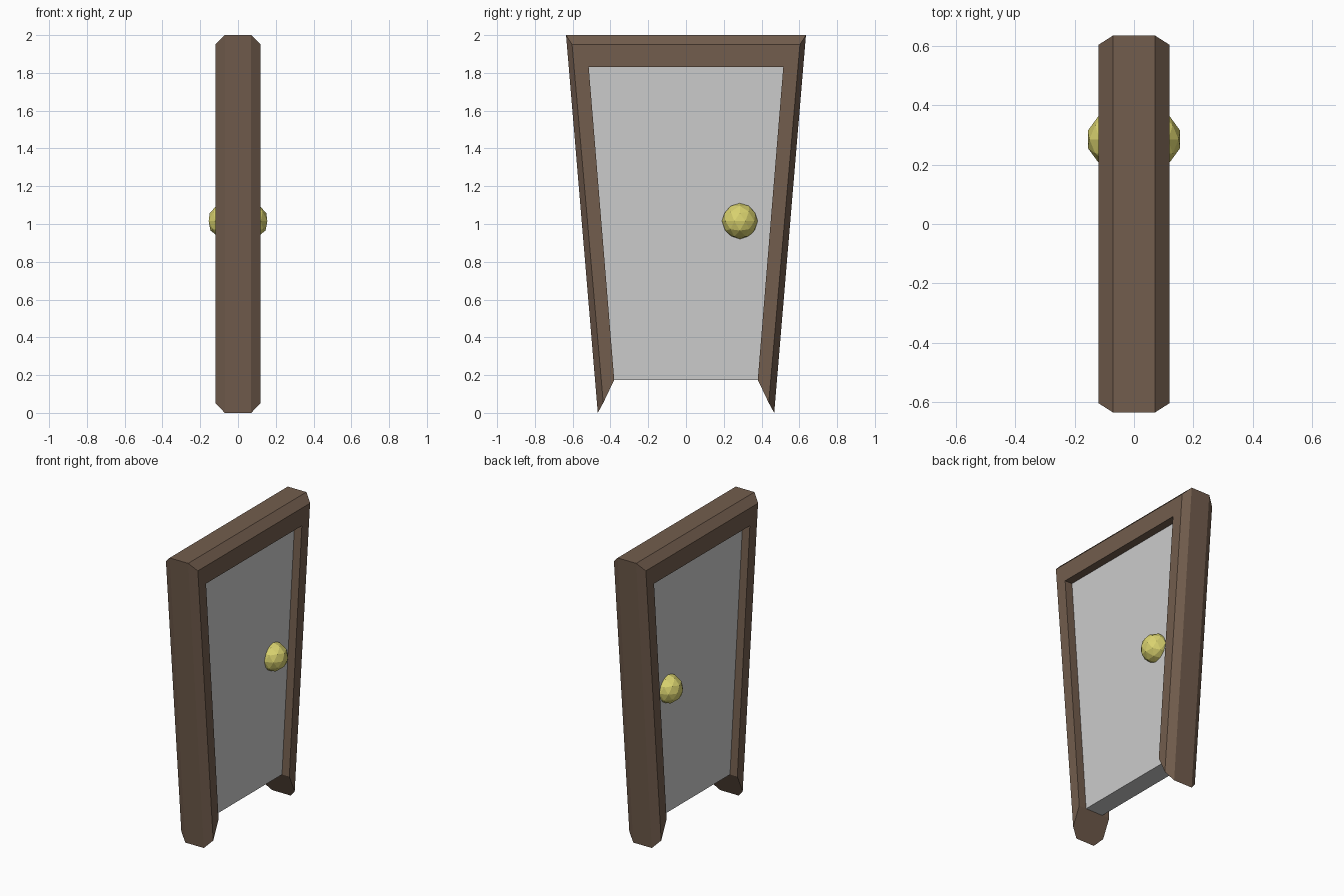
import bpy, bmesh

if "Cube" in bpy.data.objects:
    bpy.data.objects.remove(bpy.data.objects["Cube"])

# Frame contours: half width at foot, foot height, half width at top, top height
OUTER = (0.467, 0.0, 0.635, 2.0)
BEVEL = (0.438, 0.053, 0.603, 1.95)
INNER = (0.38, 0.175, 0.515, 1.83)
DEPTH, FLAT, PANEL = 0.12, 0.07, 0.065


def path(c):
    yb, zb, yt, zt = c
    return [(-yb, zb), (-yt, zt), (yt, zt), (yb, zb)]


def material(name, color):
    m = bpy.data.materials.new(name)
    m.diffuse_color = (*color, 1)
    m.use_nodes = True
    m.node_tree.nodes["Principled BSDF"].inputs["Base Color"].default_value = m.diffuse_color
    return m


def finish(bm, name, mat=None):
    bmesh.ops.recalc_face_normals(bm, faces=bm.faces)
    mesh = bpy.data.meshes.new(name)
    bm.to_mesh(mesh)
    bm.free()
    ob = bpy.data.objects.new(name, mesh)
    bpy.context.collection.objects.link(ob)
    if mat:
        mesh.materials.append(mat)
    return ob


def loft(name, sections, mat=None):
    bm = bmesh.new()
    rings = [[bm.verts.new(p) for p in s] for s in sections]
    n = len(rings[0])
    for a, b in zip(rings, rings[1:]):
        for i in range(n):
            j = (i + 1) % n
            bm.faces.new((a[i], a[j], b[j], b[i]))
    bm.faces.new(rings[0])
    bm.faces.new(rings[-1])
    return finish(bm, name, mat)


wood = material("brown_wood", (0.17, 0.11, 0.075))
brass = material("yellow_brass", (0.70, 0.65, 0.16))

# Chamfered frame: hexagonal section swept up, over and down, with mitred feet
profile = [(-FLAT, OUTER), (FLAT, OUTER), (DEPTH, BEVEL),
           (DEPTH, INNER), (-DEPTH, INNER), (-DEPTH, BEVEL)]
loft("door_frame",
     [[(x, *path(c)[k]) for x, c in profile] for k in range(4)], wood)

# Tapered grey door panel filling the frame
loft("door_panel", [[(x, y, z) for y, z in path(INNER)] for x in (-PANEL, PANEL)])

# Faceted knob on each side of the panel
for side, label in ((1, "right"), (-1, "left")):
    bm = bmesh.new()
    bmesh.ops.create_icosphere(bm, subdivisions=2, radius=0.095)
    for v in bm.verts:
        v.co = (side * (v.co.x + PANEL), v.co.y + 0.285, v.co.z + 1.015)
    finish(bm, "door_knob_" + label, brass)
